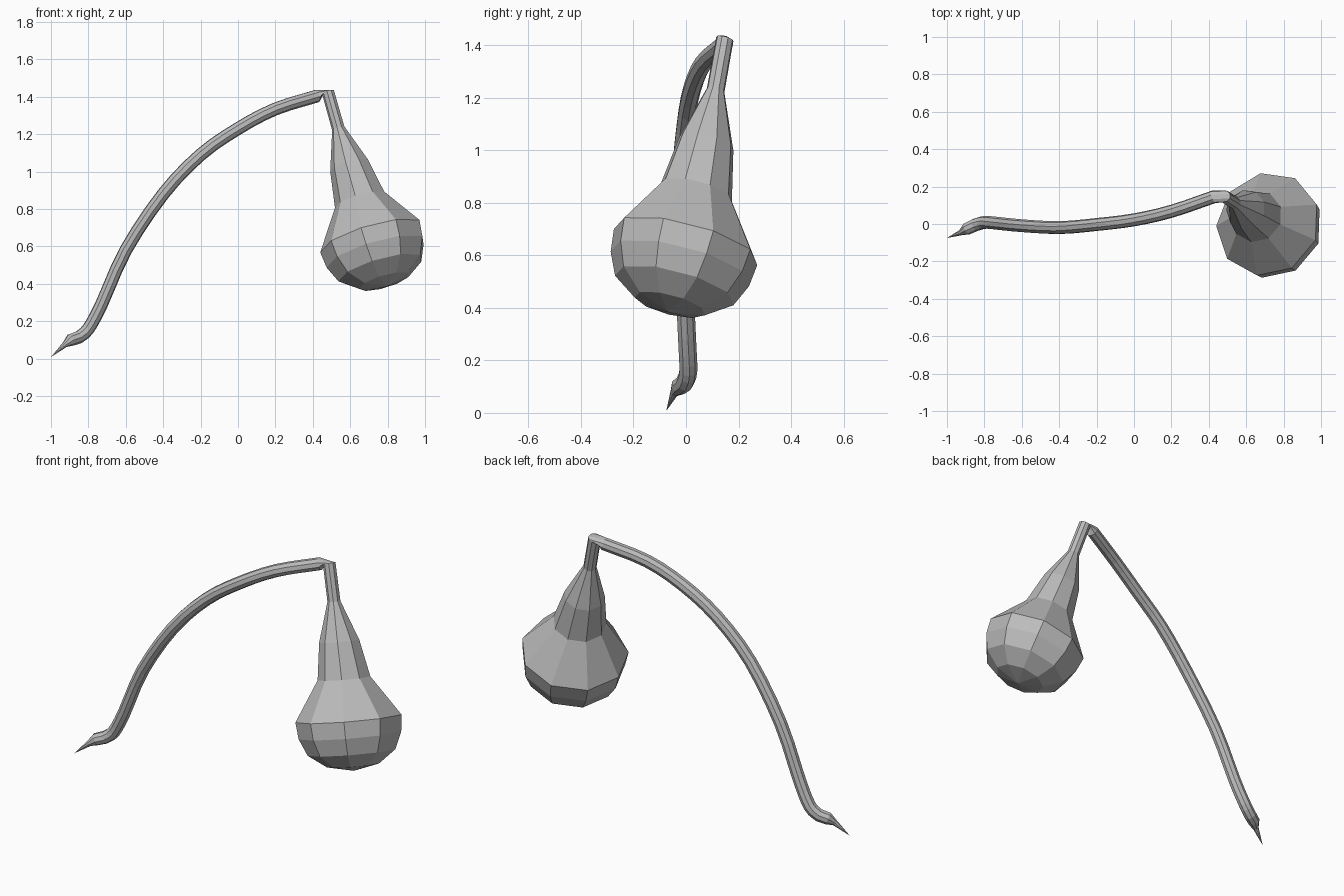
import bpy, bmesh, math
from mathutils import Vector

cube = bpy.data.objects.get("Cube")
if cube:
    bpy.data.objects.remove(cube, do_unlink=True)

SIDES = 9
grey = bpy.data.materials.new("plain_grey")
grey.use_nodes = True
COLOR = (0.5, 0.5, 0.5, 1)
grey.diffuse_color = COLOR
grey.node_tree.nodes["Principled BSDF"].inputs["Base Color"].default_value = COLOR


def ring(center, radius, u, v):
    angles = [math.radians(18) + math.tau * i / SIDES for i in range(SIDES)]
    return [center + radius * (math.cos(a) * u + math.sin(a) * v) for a in angles]


def loft(name, rings, tip):
    """Skin a list of rings and close the far end with a fan to the tip."""
    bm = bmesh.new()
    loops = [[bm.verts.new(p) for p in r] for r in rings]
    for a, b in zip(loops, loops[1:]):
        for i in range(SIDES):
            j = (i + 1) % SIDES
            bm.faces.new((a[i], a[j], b[j], b[i]))
    end = bm.verts.new(tip)
    for i in range(SIDES):
        bm.faces.new((loops[-1][i], loops[-1][(i + 1) % SIDES], end))
    bmesh.ops.recalc_face_normals(bm, faces=bm.faces)
    mesh = bpy.data.meshes.new(name)
    bm.to_mesh(mesh)
    bm.free()
    mesh.materials.append(grey)
    obj = bpy.data.objects.new(name, mesh)
    bpy.context.collection.objects.link(obj)
    return obj


def spline(points, steps):
    """Smooth curve through the points."""
    p = [2 * points[0] - points[1]] + points + [2 * points[-1] - points[-2]]
    out = []
    for a, b, c, d in zip(p, p[1:], p[2:], p[3:]):
        for s in range(steps):
            t = s / steps
            out.append(0.5 * (2 * b + (c - a) * t + (2 * a - 5 * b + 4 * c - d) * t**2
                              + (3 * b - a - 3 * c + d) * t**3))
    return out + [points[-1]]


# Tilted frame shared by all gourd rings
axis = Vector((-0.29, 0.26, 1)).normalized()
u = (Vector((1, 0, 0)) - axis * axis.x).normalized()
v = axis.cross(u)

# Gourd: neck rings from the top down, then the rounded belly
neck = [((0.482, 0.148, 1.425), 0.034), ((0.537, 0.113, 1.23), 0.035),
        ((0.597, 0.078, 1.03), 0.108), ((0.655, 0.04, 0.845), 0.142)]
belly = Vector((0.715, 0, 0.645))
rings = [ring(Vector(c), r, u, v) for c, r in neck]
for depth, r in ((0, 0.286), (0.09, 0.276), (0.18, 0.236), (0.25, 0.14)):
    rings.append(ring(belly - axis * depth, r, u, v))
loft("gourd", rings, belly - axis * 0.28)

# Stem: arching tube that starts at the neck ring and tapers to a point
path = spline([Vector(p) for p in (
    (0.425, 0.145, 1.405), (0.2, 0.068, 1.335), (0, 0.022, 1.23), (-0.2, -0.003, 1.09),
    (-0.4, -0.02, 0.88), (-0.6, -0.01, 0.58), (-0.73, 0.003, 0.29), (-0.8, 0.008, 0.16),
    (-0.85, -0.005, 0.115))], 3)
radii = [0.035] * len(path)
path += [Vector((-0.893, -0.025, 0.1)), Vector((-0.925, -0.045, 0.075))]
radii += [0.034, 0.016]
tip = Vector((-1, -0.075, 0.008))

stem_rings = [rings[0]]
direction, su, sv = axis, u, v
for i, (p, r) in enumerate(zip(path, radii)):
    before = path[max(i - 1, 0)]
    after = path[i + 1] if i + 1 < len(path) else tip
    tangent = (after - before).normalized()
    turn = direction.rotation_difference(tangent)
    su, sv, direction = turn @ su, turn @ sv, tangent
    stem_rings.append(ring(p, r, su, sv))
loft("stem", stem_rings, tip)
